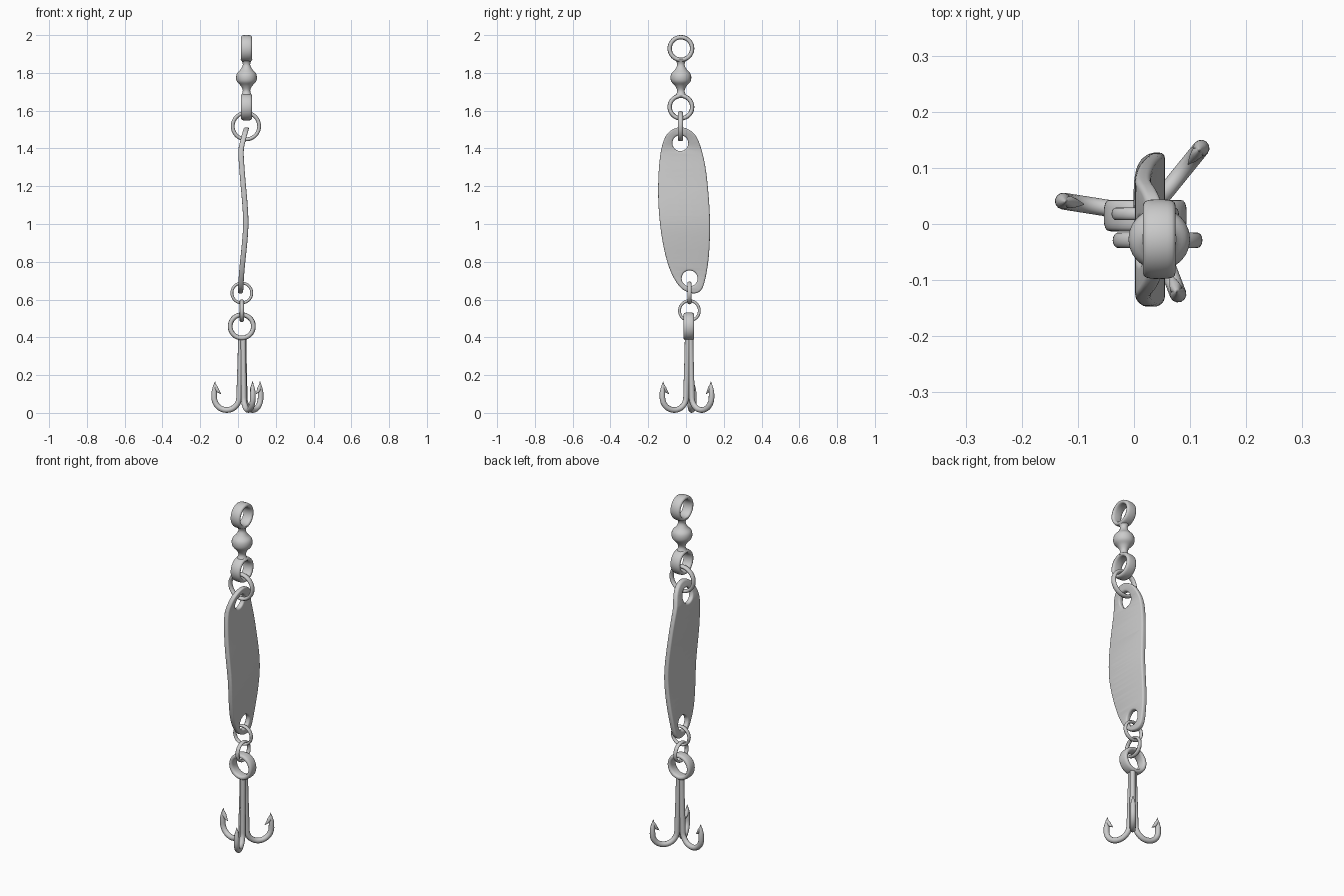
import bpy, bmesh
from math import sin, cos, pi, radians, copysign
from mathutils import Vector

if "Cube" in bpy.data.objects:
    bpy.data.objects.remove(bpy.data.objects["Cube"])

TAU = 2 * pi


def loft(name, rows, cyclic=False):
    """Skin a list of closed cross-sections into a smooth mesh."""
    bm = bmesh.new()
    vs = [[bm.verts.new(p) for p in r] for r in rows]
    n, m = len(rows), len(rows[0])
    for i in range(n if cyclic else n - 1):
        a, b = vs[i], vs[(i + 1) % n]
        for j in range(m):
            k = (j + 1) % m
            bm.faces.new((a[j], a[k], b[k], b[j]))
    if not cyclic:
        bm.faces.new(vs[0])
        bm.faces.new(vs[-1])
    return finish(name, bm)


def finish(name, bm):
    bmesh.ops.recalc_face_normals(bm, faces=bm.faces)
    me = bpy.data.meshes.new(name)
    bm.to_mesh(me)
    bm.free()
    ob = bpy.data.objects.new(name, me)
    bpy.context.collection.objects.link(ob)
    bpy.ops.object.select_all(action='DESELECT')
    bpy.context.view_layer.objects.active = ob
    ob.select_set(True)
    bpy.ops.object.shade_smooth_by_angle(angle=radians(50))
    return ob


def ring(name, centre, axis, outer, inner, half_width, power=1.0):
    """Ring round the x or y axis with a rounded (super-elliptic) section."""
    mid, thick = (outer + inner) / 2, (outer - inner) / 2
    rows = []
    for i in range(48):
        a = TAU * i / 48
        row = []
        for j in range(16):
            b = TAU * j / 16
            c, s = (copysign(abs(v) ** power, v) for v in (cos(b), sin(b)))
            r, w = mid + thick * c, half_width * s
            p = (w, r * cos(a), r * sin(a)) if axis == 'x' else (r * cos(a), w, r * sin(a))
            row.append(Vector(centre) + Vector(p))
        rows.append(row)
    return loft(name, rows, True)


def smooth(pts, steps=6):
    """Catmull-Rom curve through the points."""
    pts = [Vector(p) for p in pts]
    out = []
    for i in range(len(pts) - 1):
        p0, p1, p2, p3 = pts[max(i - 1, 0)], pts[i], pts[i + 1], pts[min(i + 2, len(pts) - 1)]
        for k in range(steps):
            t = k / steps
            out.append(0.5 * (2 * p1 + (p2 - p0) * t + (2 * p0 - 5 * p1 + 4 * p2 - p3) * t * t
                              + (3 * p1 - p0 - 3 * p2 + p3) * t ** 3))
    return out + [pts[-1]]


# Swivel: two eyes joined by a turned barrel
SX, SY = 0.045, -0.027
ring("swivel_top_eye", (SX, SY, 1.929), 'x', 0.071, 0.048, 0.029, 0.7)
ring("swivel_bottom_eye", (SX, SY, 1.619), 'x', 0.071, 0.048, 0.029, 0.7)
half = [(0.055, 0), (0.05, 0.022), (0.032, 0.042), (0.021, 0.062), (0.021, 0.078), (0.031, 0.098)]
profile = smooth([(r, 1.775 - h) for r, h in half[:0:-1]] + [(r, 1.775 + h) for r, h in half], 4)
loft("swivel_barrel", [[(SX + r * cos(TAU * j / 24), SY + r * sin(TAU * j / 24), z)
                        for j in range(24)] for r, z in profile])

# Connecting split rings
ring("upper_split_ring", (0.042, -0.029, 1.518), 'y', 0.08, 0.06, 0.014)
ring("lower_split_ring", (0.02, 0.018, 0.635), 'y', 0.06, 0.045, 0.011)
ring("hook_link_ring", (0.02, 0.018, 0.541), 'x', 0.06, 0.045, 0.011)

# Spoon blade: outline with two holes, filled, then bent to a shallow S
outline = [(-0.03, 1.512), (0.03, 1.49), (0.07, 1.43), (0.103, 1.30), (0.122, 1.12), (0.127, 0.97),
           (0.12, 0.82), (0.1, 0.70), (0.077, 0.647), (0.035, 0.633), (-0.025, 0.66),
           (-0.075, 0.735), (-0.11, 0.84), (-0.135, 0.98), (-0.147, 1.14), (-0.143, 1.30),
           (-0.125, 1.42), (-0.09, 1.487)]
closed = smooth([outline[-1]] + outline + outline[:2], 5)[5:-6]
holes = [[(y + 0.042 * cos(TAU * i / 32), z + 0.042 * sin(TAU * i / 32)) for i in range(32)]
         for y, z in ((-0.03, 1.428), (0.019, 0.712))]
cu = bpy.data.curves.new("blade_outline", 'CURVE')
cu.dimensions, cu.fill_mode = '2D', 'BOTH'
cu.extrude, cu.bevel_depth, cu.bevel_resolution, cu.offset = 0.005, 0.009, 3, -0.009
for loop in [closed] + holes:
    sp = cu.splines.new('POLY')
    sp.points.add(len(loop) - 1)
    for p, (y, z) in zip(sp.points, loop):
        p.co = (y, z, 0, 1)
    sp.use_cyclic_u = True
helper = bpy.data.objects.new("blade_outline", cu)
bpy.context.collection.objects.link(helper)
bpy.context.view_layer.update()
flat = bpy.data.meshes.new_from_object(helper.evaluated_get(bpy.context.evaluated_depsgraph_get()))
bpy.data.objects.remove(helper)
bm = bmesh.new()
bm.from_mesh(flat)
bmesh.ops.remove_doubles(bm, verts=bm.verts, dist=0.0001)
for i in range(1, 30):
    bmesh.ops.bisect_plane(bm, geom=bm.verts[:] + bm.edges[:] + bm.faces[:], dist=1e-5,
                           plane_co=(0, 0.63 + 0.0295 * i, 0), plane_no=(0, 1, 0))
bend = smooth([(0.60, 0.011), (0.75, 0.02), (0.9, 0.035), (1.0, 0.041), (1.1, 0.037),
               (1.25, 0.024), (1.38, 0.016), (1.44, 0.026), (1.52, 0.048)])
for v in bm.verts:
    y, z, w = v.co
    x = bend[-1][1]
    for a, b in zip(bend, bend[1:]):
        if a[0] <= z < b[0]:
            x = a[1] + (b[1] - a[1]) * (z - a[0]) / (b[0] - a[0])
            break
    v.co = (x + w, y, z)
finish("spoon_blade", bm)

# Treble hook: eye, then three barbed hooks around the shank
HX, HY = 0.024, 0.017
ring("hook_eye", (0.02, 0.015, 0.458), 'y', 0.074, 0.049, 0.028, 0.7)


def hook_tube(name, path, angle):
    """Round tube along (radial, z, radius) points in an upright plane."""
    out, side = Vector((cos(angle), sin(angle), 0)), Vector((-sin(angle), cos(angle), 0))
    up, base = Vector((0, 0, 1)), Vector((HX, HY, 0))
    rows = []
    for i, (r, z, rad) in enumerate(path):
        a, b = path[max(i - 1, 0)], path[min(i + 1, len(path) - 1)]
        t = Vector((b[0] - a[0], b[1] - a[1])).normalized()
        nrm = out * -t.y + up * t.x
        rows.append([base + out * r + up * z + rad * (nrm * cos(TAU * j / 12) + side * sin(TAU * j / 12))
                     for j in range(12)])
    return loft(name, rows)


shank = [(0.010, 0.40, 0.014), (0.012, 0.30, 0.014), (0.015, 0.18, 0.015)]
arc = [(0.085 - 0.067 * cos(pi * i / 16), 0.082 - 0.067 * sin(pi * i / 16), 0.015) for i in range(17)]
point = [(0.152, 0.11, 0.0145), (0.150, 0.135, 0.010), (0.147, 0.167, 0.001)]
barb = [(0.149, 0.157, 0.003), (0.141, 0.130, 0.011), (0.130, 0.114, 0.008), (0.115, 0.100, 0.001)]
for n, deg in enumerate((171, 51, -69), 1):
    hook_tube(f"hook_{n}", shank + arc + point, radians(deg))
    hook_tube(f"hook_barb_{n}", barb, radians(deg))
